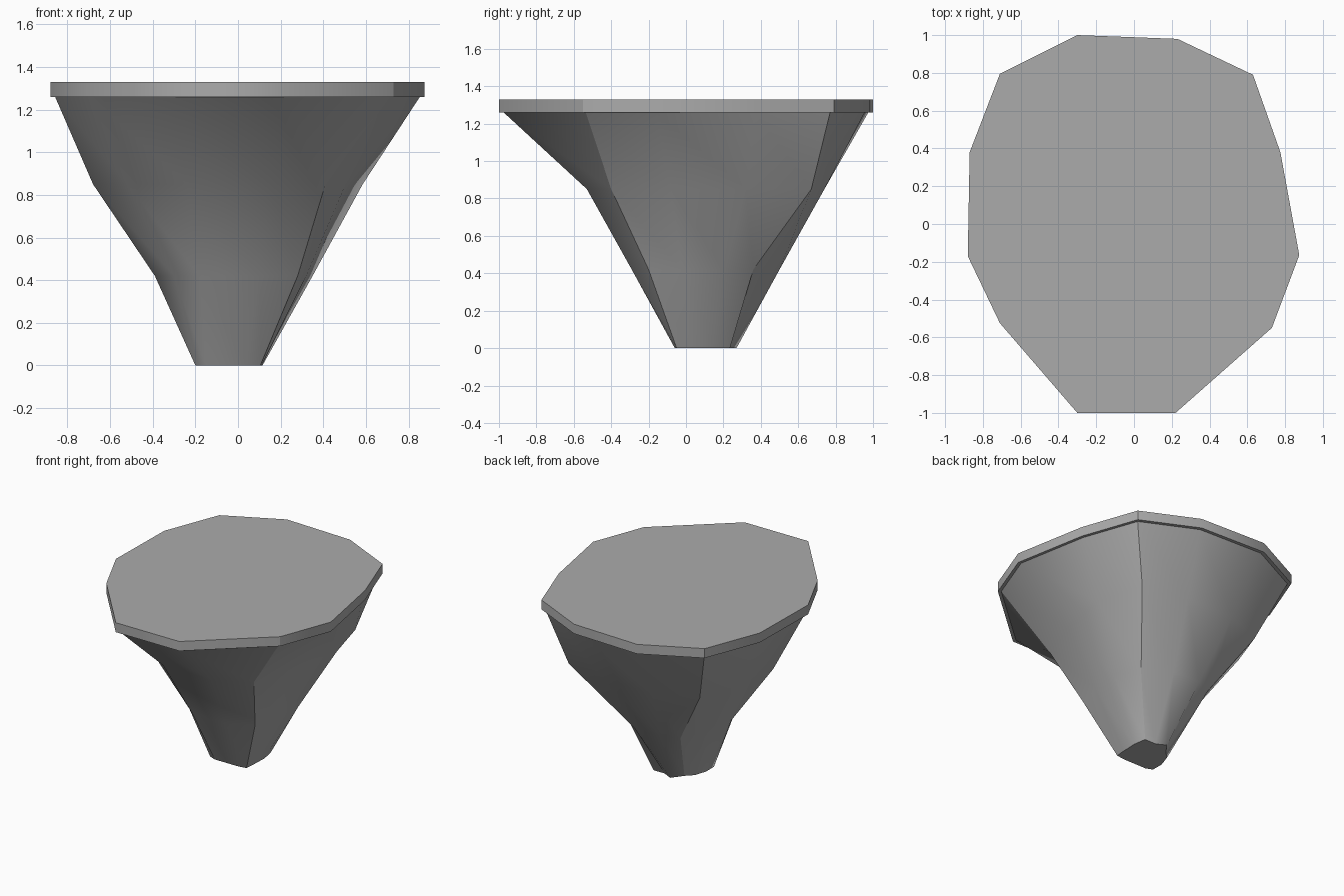
import bpy
import bmesh

default_cube = bpy.data.objects.get("Cube")
if default_cube:
    bpy.data.objects.remove(default_cube, do_unlink=True)


def flat_material(name, colour):
    material = bpy.data.materials.new(name)
    material.use_nodes = True
    material.diffuse_color = colour
    material.node_tree.nodes["Principled BSDF"].inputs["Base Color"].default_value = colour
    return material


def loft(name, rings, material, sharp_columns):
    """Join stacked outlines, given as (height, points), into a closed solid
    with smooth sides, hard rims and hard creases along the chosen columns."""
    mesh = bpy.data.meshes.new(name)
    bm = bmesh.new()
    layers = [[bm.verts.new((x, y, height)) for x, y in points] for height, points in rings]
    count = len(layers[0])
    for lower, upper in zip(layers, layers[1:]):
        for i in range(count):
            j = (i + 1) % count
            side = bm.faces.new((lower[i], lower[j], upper[j], upper[i]))
            side.smooth = True
        for i in sharp_columns:
            bm.edges.get((lower[i], upper[i])).smooth = False
    for cap_points in (layers[0], layers[-1]):
        cap = bm.faces.new(cap_points)
        for edge in cap.edges:
            edge.smooth = False
    bmesh.ops.recalc_face_normals(bm, faces=bm.faces)
    bm.to_mesh(mesh)
    bm.free()
    mesh.materials.append(material)
    part = bpy.data.objects.new(name, mesh)
    bpy.context.collection.objects.link(part)
    return part


stone = flat_material("plain grey stone", (0.41, 0.41, 0.41, 1.0))

# Outlines run clockwise from the back, one point per rock column
top_outline = [(-.3, 1), (.23, .98), (.63, .79), (.775, .38), (.875, -.165), (.73, -.55),
               (.22, -1), (-.3, -1), (-.71, -.525), (-.88, -.17), (-.87, .38), (-.71, .795)]
upper_outline = [(-.24, .74), (.15, .74), (.49, .67), (.585, .32), (.505, -.08), (.41, -.4),
                 (.15, -.53), (-.24, -.53), (-.52, -.32), (-.68, -.05), (-.64, .33), (-.54, .61)]
lower_outline = [(-.15, .5), (.07, .5), (.24, .36), (.35, .2), (.32, -.02), (.28, -.2),
                 (.1, -.29), (-.18, -.28), (-.3, -.17), (-.39, .03), (-.34, .26), (-.27, .45)]
foot_outline = [(-.06, .27), (.01, .235), (.1, .235), (.115, .14), (.11, .02), (.105, -.05),
                (.04, -.06), (-.15, -.06), (-.2, -.04), (-.2, .05), (-.17, .14), (-.12, .19)]
inset_outline = [(x * .975, y * .975) for x, y in top_outline]

# Back left, front left and back right columns carry the hard creases
creases = (2, 5, 11)
slab_base, slab_top = 1.26, 1.33

# Flat slab on top
loft("top_slab", [(slab_base, top_outline), (slab_top, top_outline)], stone, creases)

# Tapering rock underneath
loft("rock_body", [(0, foot_outline), (.42, lower_outline), (.85, upper_outline),
                   (slab_base, inset_outline)], stone, creases)
